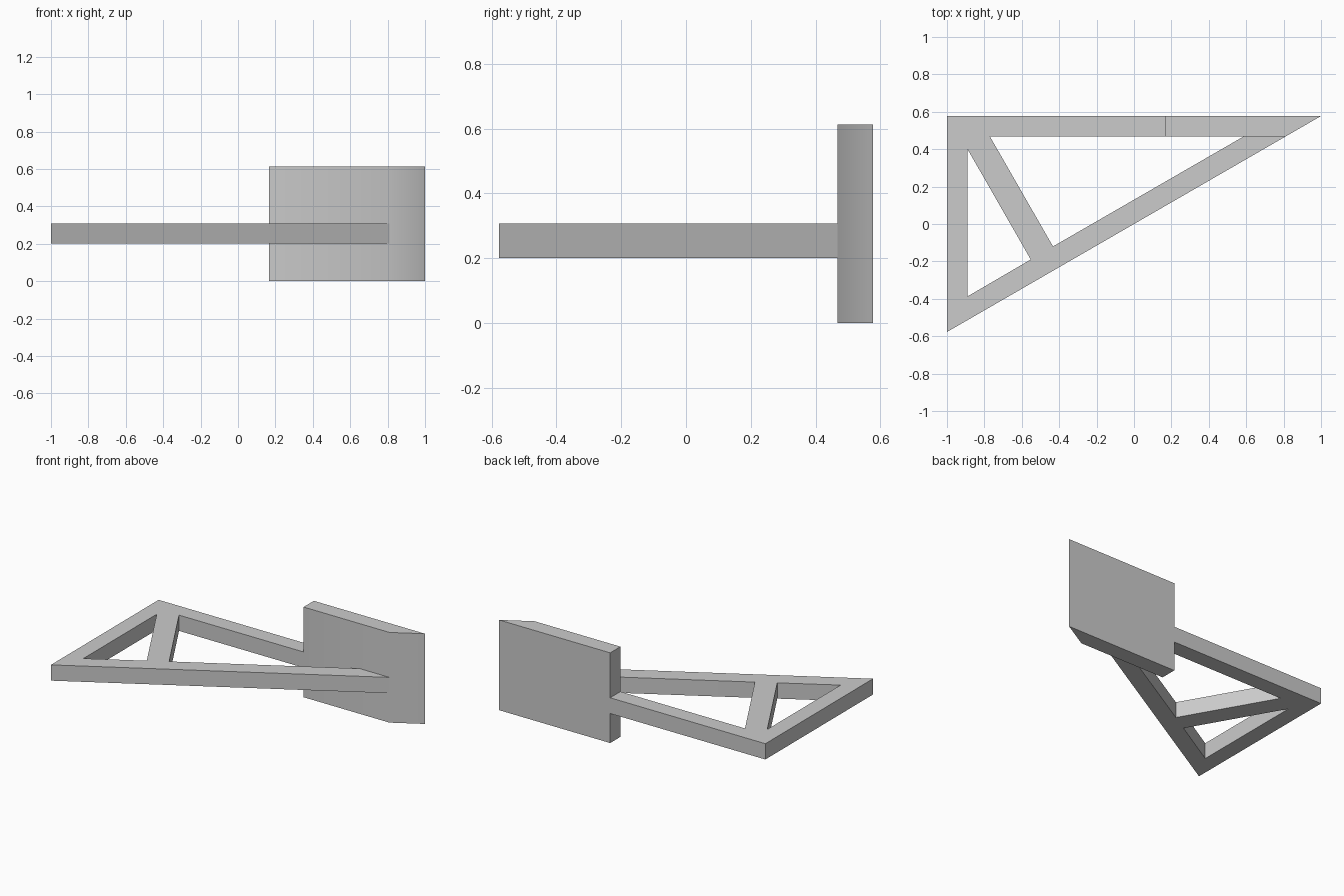
import bpy
from math import radians, sqrt

cube = bpy.data.objects.get("Cube")
if cube:
    bpy.data.objects.remove(cube, do_unlink=True)

grey = bpy.data.materials.new("plain_grey")
grey.use_nodes = True
colour = (0.6, 0.6, 0.6, 1)
grey.diffuse_color = colour
grey.node_tree.nodes["Principled BSDF"].inputs["Base Color"].default_value = colour


def prism(name, loops, z0, z1):
    """Extrude a flat outline, with any holes, from z0 to z1."""
    curve = bpy.data.curves.new(name, "CURVE")
    curve.dimensions = "2D"
    curve.fill_mode = "BOTH"
    curve.extrude = (z1 - z0) / 2
    for loop in loops:
        spline = curve.splines.new("POLY")
        spline.points.add(len(loop) - 1)
        for point, (x, y) in zip(spline.points, loop):
            point.co = (x, y, (z0 + z1) / 2 * 0, 1)
        spline.use_cyclic_u = True
    obj = bpy.data.objects.new(name, curve)
    obj.location.z = (z0 + z1) / 2
    bpy.context.collection.objects.link(obj)
    bpy.ops.object.select_all(action="DESELECT")
    obj.select_set(True)
    bpy.context.view_layer.objects.active = obj
    bpy.ops.object.convert(target="MESH")
    obj = bpy.context.object
    # weld the caps to the walls and even out the normals
    bpy.ops.object.mode_set(mode="EDIT")
    bpy.ops.mesh.select_all(action="SELECT")
    bpy.ops.mesh.remove_doubles(threshold=0.0001)
    bpy.ops.mesh.normals_make_consistent(inside=False)
    bpy.ops.object.mode_set(mode="OBJECT")
    obj.data.materials.clear()
    obj.data.materials.append(grey)
    bpy.ops.object.shade_smooth_by_angle(angle=radians(35))
    return obj


# Right triangle with 30 and 60 degree corners
back = 1 / sqrt(3)          # rear edge
inner = back - 0.11         # front face of the rear bar
plate_x = 0.165             # where the plate begins


def slope_x(y):
    """x on the long sloping side at a given y."""
    return y * sqrt(3)


# Frame: the three bars and the brace, ending against the plate
outline = [(-1, back), (-1, -back), (slope_x(inner), inner), (0.585, inner),
           (-0.433, -0.12), (-0.77, inner), (plate_x, inner), (plate_x, back)]
small_opening = [(-0.89, 0.4), (-0.89, -0.387), (-0.552, -0.19)]
prism("triangle_frame", [outline, small_opening], 0.2, 0.307)

# Upright plate with its end cut along the sloping side
prism("upright_plate",
      [[(plate_x, back), (plate_x, inner), (slope_x(inner), inner), (1, back)]],
      0, 0.612)
